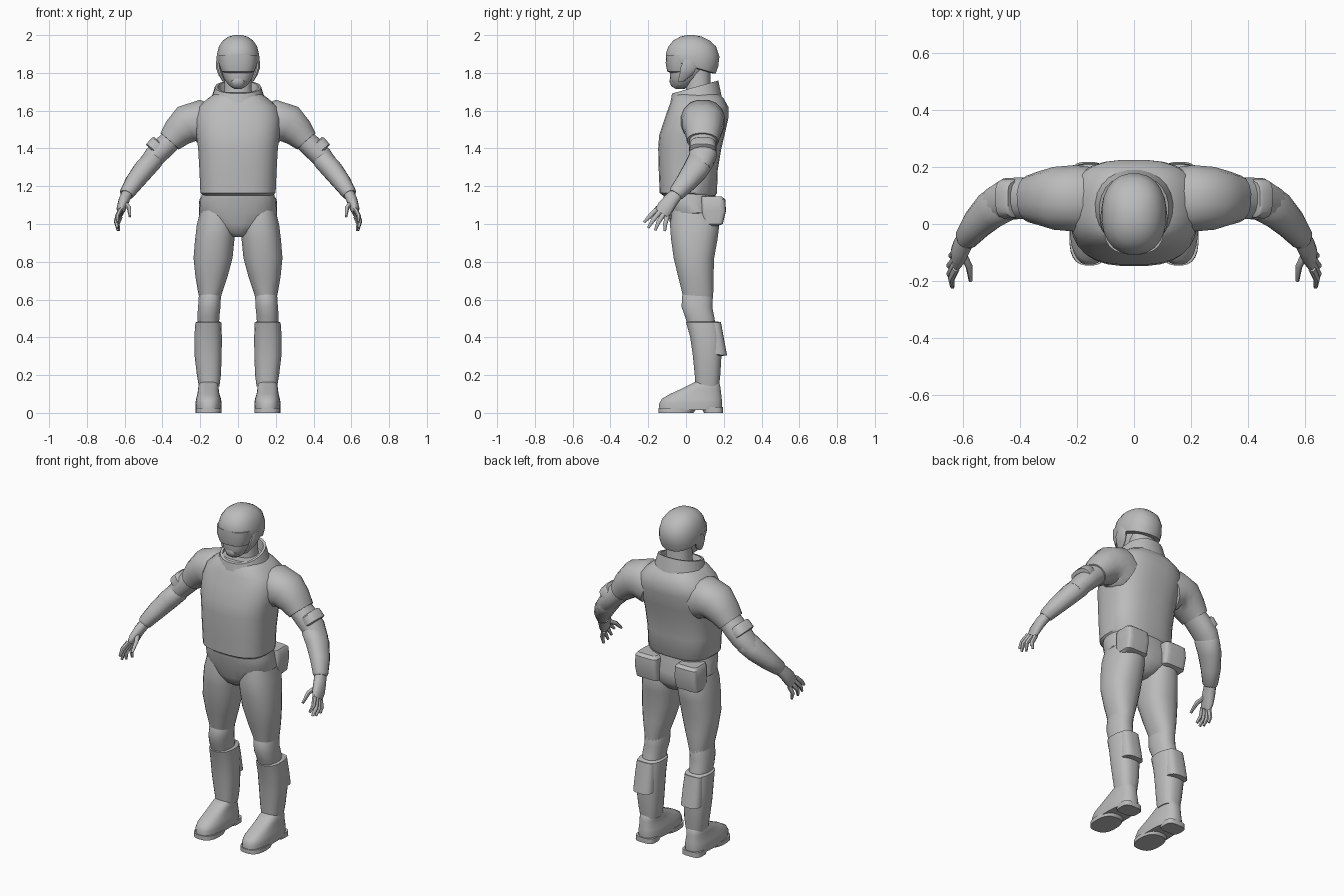
import bpy, bmesh, math
from mathutils import Vector

GREY = bpy.data.materials.new("plain grey")
GREY.diffuse_color = (0.5, 0.5, 0.5, 1)


def section(n, power):
    """Unit superellipse outline."""
    pts = []
    for i in range(n):
        a = 2 * math.pi * (i + 0.5) / n
        c, s = math.cos(a), math.sin(a)
        pts.append((math.copysign(abs(c) ** (2 / power), c),
                    math.copysign(abs(s) ** (2 / power), s)))
    return pts


def skin(name, rings, mirror=False, angle=40):
    """Join rings of points into a closed, smooth shaded shape."""
    bm = bmesh.new()
    loops = [[bm.verts.new(p) for p in r] for r in rings]
    for a, b in zip(loops, loops[1:]):
        for i in range(len(a)):
            j = (i + 1) % len(a)
            bm.faces.new((a[i], a[j], b[j], b[i]))
    bm.faces.new(loops[0])
    bm.faces.new(loops[-1])
    bmesh.ops.recalc_face_normals(bm, faces=bm.faces)
    me = bpy.data.meshes.new(name)
    bm.to_mesh(me)
    bm.free()
    me.materials.append(GREY)
    ob = bpy.data.objects.new(name, me)
    bpy.context.collection.objects.link(ob)
    if mirror:
        ob.modifiers.new("Mirror", 'MIRROR').use_mirror_merge = False
    bpy.ops.object.select_all(action='DESELECT')
    ob.select_set(True)
    bpy.context.view_layer.objects.active = ob
    bpy.ops.object.shade_smooth_by_angle(angle=math.radians(angle))
    return ob


def stack(name, rows, power=2.3, n=24, mirror=False, angle=40):
    """Level rings: z, x0, x1, y0, y1 and an optional slope along y."""
    rings = []
    for z, x0, x1, y0, y1, *slope in rows:
        k = slope[0] if slope else 0
        ry = (y1 - y0) / 2
        rings.append([((x0 + x1) / 2 + u * (x1 - x0) / 2, (y0 + y1) / 2 + v * ry, z + k * v * ry)
                      for u, v in section(n, power)])
    return skin(name, rings, mirror, angle)


def centred(name, rows, **kw):
    """Level rings centred on x = 0: z, half width, y0, y1, slope."""
    return stack(name, [(z, -w, w, *rest) for z, w, *rest in rows], **kw)


def limb(name, rows, n=16, power=2.2, angle=45):
    """Rings square to a path: x, y, z, thickness, width. Mirrored to both sides."""
    pts = [Vector(r[:3]) for r in rows]
    rings = []
    for i, (p, r) in enumerate(zip(pts, rows)):
        t = (pts[min(i + 1, len(pts) - 1)] - pts[max(i - 1, 0)]).normalized()
        a = t.cross(Vector((0, 1, 0))).normalized()
        b = a.cross(t)
        rings.append([p + a * u * r[3] + b * v * r[4] for u, v in section(n, power)])
    return skin(name, rings, True, angle)


# Torso and hips
centred("jacket", [
    (1.15, .185, -.12, .155), (1.165, .20, -.14, .165), (1.28, .205, -.145, .168),
    (1.40, .212, -.148, .188), (1.47, .222, -.143, .205), (1.56, .23, -.113, .225),
    (1.62, .212, -.092, .225), (1.665, .16, -.075, .20), (1.70, .11, -.05, .165)],
    power=2.7, n=28)
centred("collar", [
    (1.655, .145, -.085, .19, .15), (1.725, .122, -.075, .172, .28),
    (1.725, .108, -.062, .158, .28), (1.67, .10, -.05, .15, .2)], power=2.2)
centred("hips", [
    (1.17, .19, -.12, .155), (1.13, .2, -.118, .16), (1.06, .207, -.095, .175),
    (1.0, .165, -.085, .175), (.95, .07, -.06, .14), (.93, .03, -.03, .10)], power=2.4)
stack("hip_pouch", [
    (.99, .075, .195, .08, .17), (1.0, .06, .205, .08, .195), (1.07, .058, .208, .08, .212),
    (1.13, .06, .205, .08, .208), (1.145, .075, .195, .08, .19)],
    power=6, n=20, mirror=True, angle=35)

# Head, helmet and visor
centred("neck", [(1.63, .085, -.01, .15), (1.72, .072, .0, .13), (1.86, .072, .0, .13)], n=16)
centred("face", [
    (1.72, .03, -.06, .0), (1.735, .05, -.075, .03), (1.77, .075, -.085, .07),
    (1.82, .09, -.085, .11), (1.90, .09, -.08, .14)], n=18)
centred("chin_guard", [
    (1.715, .02, -.055, -.005), (1.73, .038, -.078, 0), (1.755, .045, -.088, 0),
    (1.77, .035, -.085, 0)], n=14)
centred("visor", [
    (1.80, .07, -.085, .05), (1.808, .088, -.10, .06), (1.85, .102, -.108, .07),
    (1.895, .104, -.107, .07)], power=2.5)
centred("helmet", [
    (1.832, .10, -.09, .14, -.3), (1.835, .11, -.10, .158, -.3), (1.86, .115, -.107, .172, -.18),
    (1.895, .113, -.108, .178, -.05), (1.94, .102, -.094, .160), (1.972, .08, -.068, .125),
    (1.992, .05, -.03, .085), (2.0, .02, .005, .045)], power=2.25)
stack("ear_guard", [
    (1.755, .068, .083, -.045, -.01), (1.79, .08, .104, -.035, .035),
    (1.83, .09, .118, -.03, .06), (1.87, .09, .115, -.01, .05)], n=12, mirror=True)

# Arms
limb("shoulder_sleeve", [
    (.15, .09, 1.52, .11, .11), (.21, .09, 1.545, .115, .118), (.27, .09, 1.53, .104, .112),
    (.32, .09, 1.485, .085, .096), (.362, .088, 1.438, .066, .083)])
limb("upper_arm", [
    (.32, .09, 1.475, .058, .07), (.40, .09, 1.40, .06, .074), (.44, .088, 1.36, .058, .074),
    (.49, .07, 1.30, .05, .06)])
limb("elbow_pad", [
    (.41, .09, 1.428, .046, .06), (.415, .09, 1.423, .053, .068),
    (.445, .088, 1.388, .055, .07), (.45, .088, 1.383, .046, .06)], power=3)
limb("forearm", [
    (.44, .088, 1.35, .048, .06), (.452, .08, 1.338, .056, .072), (.50, .05, 1.285, .056, .068),
    (.55, 0, 1.22, .049, .056), (.588, -.05, 1.163, .039, .043), (.592, -.056, 1.155, .032, .036)])

# Hands
limb("palm", [
    (.585, -.045, 1.165, .03, .034), (.604, -.08, 1.125, .029, .04),
    (.617, -.11, 1.085, .025, .045), (.624, -.13, 1.055, .016, .04)], n=12)
for label, base, mid, tip in (
        ("index_finger", (.624, -.158, 1.075), (.64, -.192, 1.04), (.636, -.222, 1.01)),
        ("middle_finger", (.626, -.14, 1.062), (.645, -.175, 1.02), (.638, -.20, .98)),
        ("ring_finger", (.626, -.12, 1.05), (.645, -.146, 1.01), (.636, -.163, .967)),
        ("little_finger", (.622, -.10, 1.04), (.638, -.11, 1.00), (.63, -.112, .963)),
        ("thumb", (.598, -.105, 1.11), (.577, -.15, 1.085), (.572, -.198, 1.04))):
    limb(label, [(*base, .013, .013), (*mid, .012, .012), (*tip, .007, .007)], n=8)

# Legs
stack("thigh", [
    (1.09, .03, .195, -.07, .15), (1.0, .012, .218, -.086, .178), (.92, .018, .228, -.08, .168),
    (.82, .028, .236, -.066, .15), (.72, .055, .226, -.042, .146), (.64, .082, .212, -.022, .145),
    (.58, .1, .2, -.01, .14)], mirror=True)
stack("knee", [
    (.645, .1, .2, -.01, .13), (.62, .09, .208, -.022, .143), (.56, .092, .212, -.024, .14),
    (.51, .098, .216, -.006, .15), (.45, .1, .21, .012, .16)], mirror=True, n=20)
stack("shin_guard", [
    (.485, .1, .212, .01, .17), (.478, .088, .226, .0, .18), (.40, .085, .232, .022, .19),
    (.30, .086, .23, .036, .188), (.20, .09, .218, .046, .182), (.14, .098, .208, .05, .175)],
    power=2.5, mirror=True)
stack("calf_plate", [
    (.475, .105, .215, .10, .185, .15), (.40, .1, .22, .10, .20, 0),
    (.31, .098, .222, .10, .218, -.1), (.305, .11, .21, .10, .18, -.1)],
    power=3, mirror=True, n=20, angle=30)

# Boots
stack("boot", [
    (.015, .088, .224, -.142, .19), (.05, .086, .226, -.143, .192), (.075, .09, .222, -.128, .19),
    (.10, .098, .215, -.085, .187), (.125, .102, .212, -.03, .184), (.15, .104, .208, .02, .18),
    (.165, .11, .2, .05, .17)], power=2.6, n=28, mirror=True)
stack("front_sole", [(0, .086, .226, -.146, .04), (.025, .086, .226, -.146, .06)],
      power=2.6, mirror=True)
stack("heel", [(0, .095, .217, .095, .195), (.03, .095, .217, .08, .195)],
      power=3.5, n=20, mirror=True)
